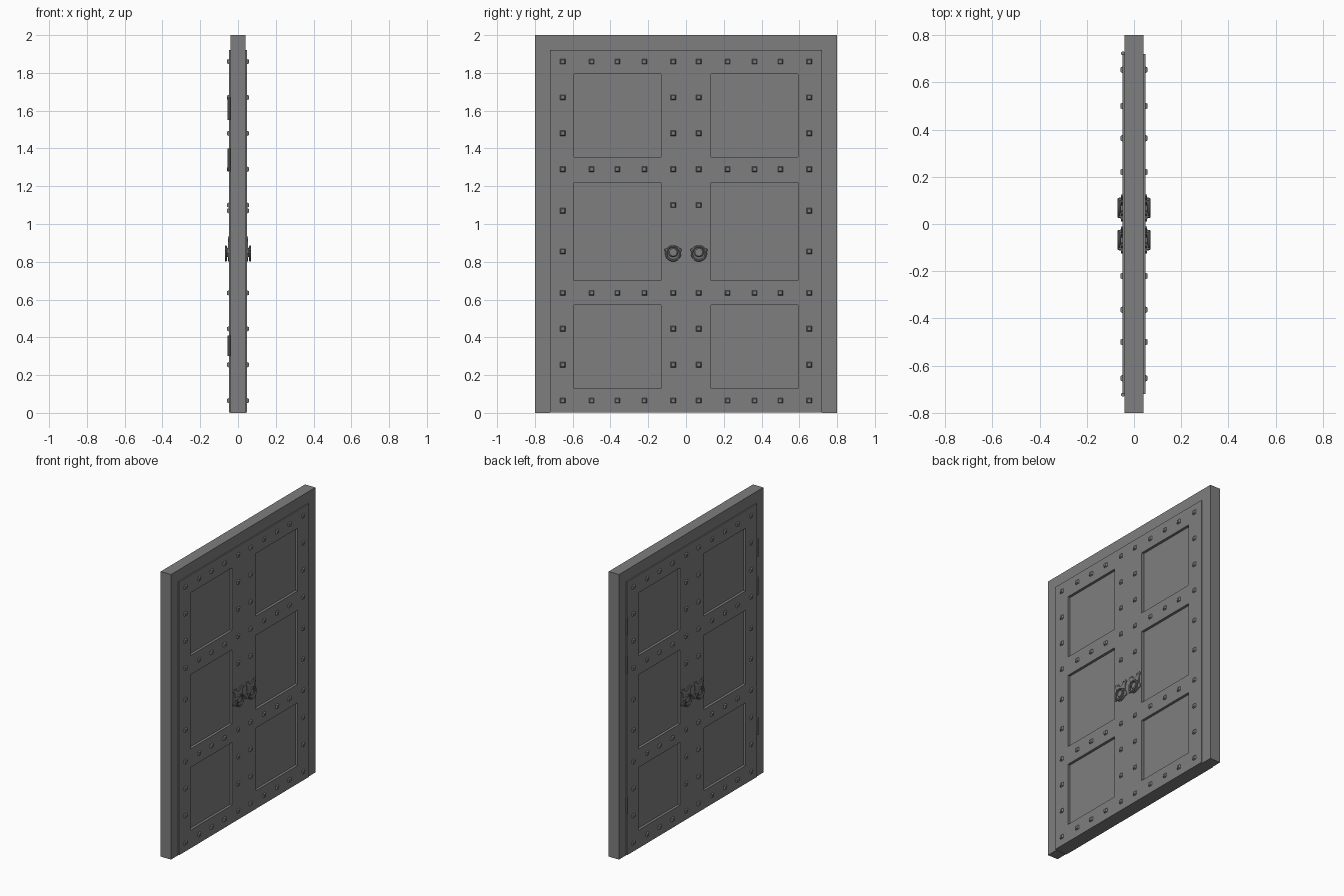
import bpy, bmesh
from math import pi
from mathutils import Matrix

cube = bpy.data.objects.get("Cube")
if cube:
    bpy.data.objects.remove(cube)

iron = bpy.data.materials.new("dark_grey_iron")
iron.use_nodes = True
GREY = (0.21, 0.21, 0.21, 1)
iron.diffuse_color = GREY
iron.node_tree.nodes["Principled BSDF"].inputs["Base Color"].default_value = GREY


def finish(name, bm, mirror=()):
    """Turn a bmesh into an object, mirrored about the given axes."""
    bmesh.ops.recalc_face_normals(bm, faces=bm.faces)
    mesh = bpy.data.meshes.new(name)
    bm.to_mesh(mesh)
    bm.free()
    obj = bpy.data.objects.new(name, mesh)
    bpy.context.collection.objects.link(obj)
    mesh.materials.append(iron)
    if mirror:
        mod = obj.modifiers.new("mirror", 'MIRROR')
        mod.use_axis = ['X' in mirror, 'Y' in mirror, False]
        mod.use_mirror_merge = False
    return obj


def prism(bm, outline, x0, x1):
    """Extrude a (y, z) outline from x0 to x1."""
    face = bm.faces.new([bm.verts.new((x0, y, z)) for y, z in outline])
    new = bmesh.ops.extrude_face_region(bm, geom=[face])["geom"]
    verts = [v for v in new if isinstance(v, bmesh.types.BMVert)]
    bmesh.ops.translate(bm, verts=verts, vec=(x1 - x0, 0, 0))


def rect(y0, y1, z0, z1):
    return [(y0, z0), (y1, z0), (y1, z1), (y0, z1)]


def stud(bm, x, y, z, r1, r2, depth, sides):
    """Tapered boss pointing along +x, with its base at x."""
    turn = Matrix.Rotation(pi / 2, 4, 'Y') @ Matrix.Rotation(pi / sides, 4, 'Z')
    bmesh.ops.create_cone(bm, cap_ends=True, segments=sides, radius1=r1, radius2=r2,
                          depth=depth, matrix=Matrix.Translation((x + depth / 2, y, z)) @ turn)


FACE = 0.048      # half thickness of the door leaf
FLOOR = 0.03      # half thickness inside the recessed panels

# Surrounding frame: two jambs and a lintel
bm = bmesh.new()
prism(bm, [(-.8, 0), (-.72, 0), (-.72, 1.92), (.72, 1.92),
           (.72, 0), (.8, 0), (.8, 2), (-.8, 2)], -.04, .04)
finish("door_frame", bm)

# Door leaf with six recessed panels on each side
bm = bmesh.new()
prism(bm, rect(-.72, .72, .003, 1.92), -FACE, FACE)
leaf = finish("door_leaf", bm)

bm = bmesh.new()
for z0, z1 in ((.13, .57), (.70, 1.22), (1.355, 1.795)):
    prism(bm, rect(.133, .593, z0, z1), FLOOR, .1)
cutter = finish("panel_cutter", bm, 'XY')
cutter.hide_render = True
cutter.hide_viewport = True
cut = leaf.modifiers.new("panels", 'BOOLEAN')
cut.operation = 'DIFFERENCE'
cut.solver = 'EXACT'
cut.object = cutter

# Rivets along the rails and stiles
OUTER, INNER = .653, .068
spots = [(y, z) for z in (.065, .635, 1.29, 1.86)
         for y in (INNER, .22, .363, .50, OUTER)]
spots += [(y, z) for z in (.255, .445, 1.48, 1.67) for y in (INNER, OUTER)]
spots += [(OUTER, .855), (OUTER, 1.07), (INNER, 1.10)]
bm = bmesh.new()
for y, z in spots:
    stud(bm, FACE - .002, y, z, .021, .013, .012, 4)
finish("rivets", bm, 'XY')

# Hinge barrels on the back side
bm = bmesh.new()
for z0, z1 in ((.30, .41), (1.28, 1.40), (1.55, 1.67)):
    bmesh.ops.create_cone(bm, cap_ends=True, segments=10, radius1=.008, radius2=.008,
                          depth=z1 - z0,
                          matrix=Matrix.Translation((-.047, .723, (z0 + z1) / 2)))
finish("hinges", bm, 'Y')

# Ornate knocker plate with horned top corners
KZ = .85
half = [(0, .055), (.015, .062), (.025, .082), (.033, .068), (.048, .085),
        (.057, .07), (.045, .054), (.042, .03), (.045, 0), (.057, -.01),
        (.055, -.03), (.04, -.03), (.02, -.045), (0, -.048)]
outline = half + [(-y, z) for y, z in half[-2:0:-1]]
bm = bmesh.new()
prism(bm, [(INNER + y, KZ + z) for y, z in outline], FACE - .002, .054)
finish("knocker_plate", bm, 'XY')

# Knocker boss and the two lugs holding the ring
bm = bmesh.new()
stud(bm, .05, INNER, KZ, .03, .02, .012, 12)
for side in (-1, 1):
    stud(bm, .05, INNER + side * .036, KZ + .012, .01, .007, .018, 8)
finish("knocker_boss", bm, 'XY')

# Knocker ring
bpy.ops.mesh.primitive_torus_add(major_segments=20, minor_segments=8,
                                 major_radius=.037, minor_radius=.006)
ring = bpy.context.object
ring.name = "knocker_ring"
bpy.ops.object.shade_smooth_by_angle()
ring.data.transform(Matrix.Translation((.064, INNER, KZ - .006))
                    @ Matrix.Rotation(pi / 2, 4, 'Y'))
ring.data.materials.append(iron)
mod = ring.modifiers.new("mirror", 'MIRROR')
mod.use_axis = [True, True, False]
mod.use_mirror_merge = False
